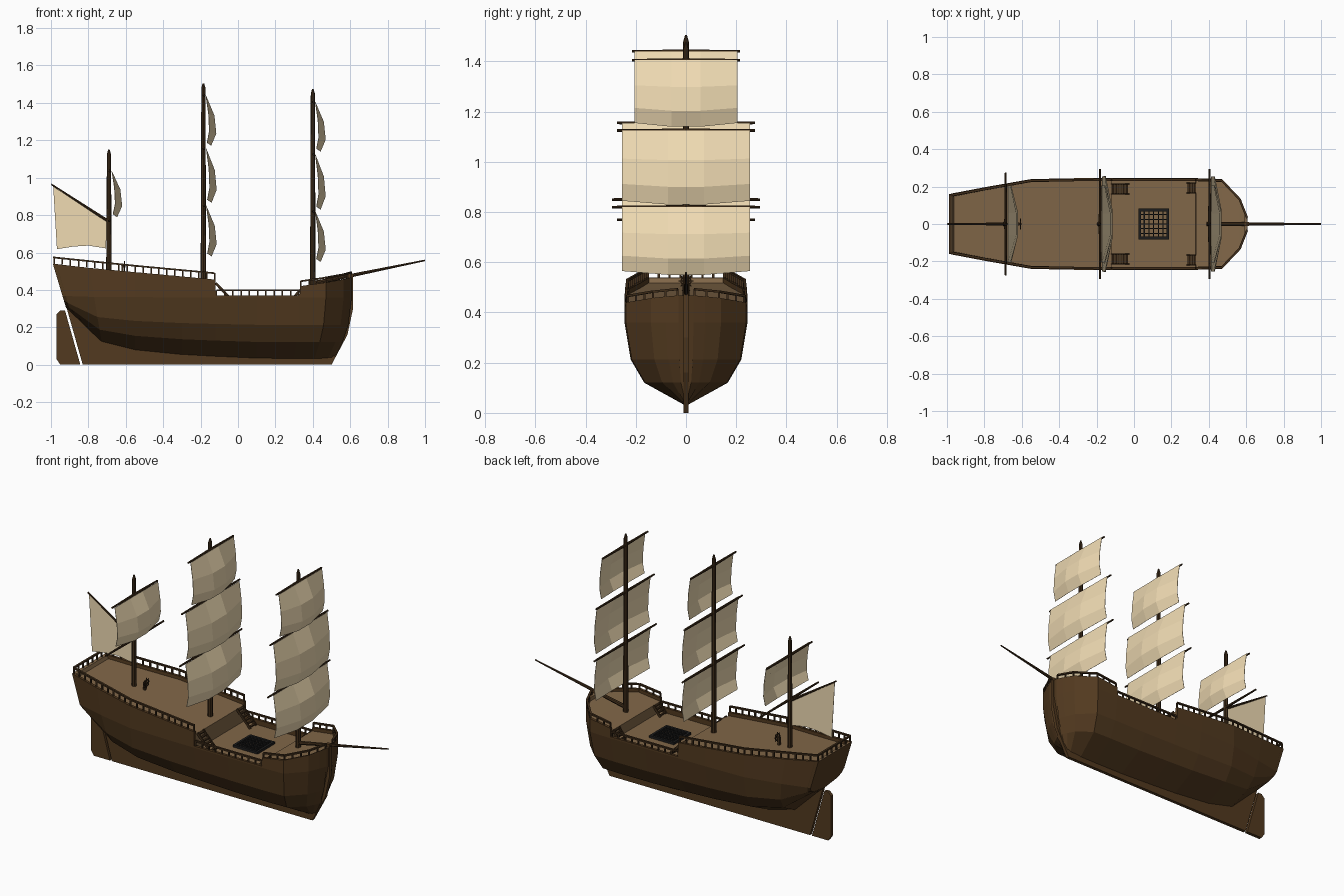
import bpy, bmesh, math
from mathutils import Vector, Matrix

if "Cube" in bpy.data.objects:
    bpy.data.objects.remove(bpy.data.objects["Cube"])

def material(name, rgb):
    m = bpy.data.materials.new(name)
    m.diffuse_color = (*rgb, 1)
    m.use_nodes = True
    m.node_tree.nodes["Principled BSDF"].inputs["Base Color"].default_value = m.diffuse_color
    return m

WOOD = material("hull_wood", (0.085, 0.042, 0.014))
DECK = material("deck_wood", (0.22, 0.135, 0.065))
SPAR = material("spar_wood", (0.05, 0.026, 0.01))
IRON = material("grate_black", (0.012, 0.012, 0.012))
CLOTH = material("sail_cloth", (0.87, 0.71, 0.45))

def finish(name, bm, *mats):
    bmesh.ops.recalc_face_normals(bm, faces=bm.faces)
    me = bpy.data.meshes.new(name)
    bm.to_mesh(me)
    bm.free()
    for m in mats:
        me.materials.append(m)
    ob = bpy.data.objects.new(name, me)
    bpy.context.collection.objects.link(ob)
    return ob

def frame(p, q):
    d = q - p
    return Matrix.Translation((p + q) / 2) @ d.to_track_quat('Z', 'Y').to_matrix().to_4x4(), d.length

def rod(bm, p, q, r1, r2, n=8):
    m, l = frame(Vector(p), Vector(q))
    bmesh.ops.create_cone(bm, cap_ends=True, segments=n, radius1=r1, radius2=r2, depth=l, matrix=m)

def bar(bm, p, q, w, h):
    m, l = frame(Vector(p), Vector(q))
    bmesh.ops.create_cube(bm, size=1, matrix=m @ Matrix.Diagonal((w, h, l, 1)))

def box(bm, c, s):
    bmesh.ops.create_cube(bm, size=1, matrix=Matrix.Translation(c) @ Matrix.Diagonal((*s, 1)))

def plate(name, pts, t, mat):
    bm = bmesh.new()
    f = bm.faces.new([bm.verts.new((x, -t, z)) for x, z in pts])
    r = bmesh.ops.extrude_face_region(bm, geom=[f])
    bmesh.ops.translate(bm, verts=[v for v in r["geom"] if isinstance(v, bmesh.types.BMVert)], vec=(0, 2 * t, 0))
    return finish(name, bm, mat)

def lerp(table, x):
    for (a, u), (b, v) in zip(table, table[1:]):
        if x <= b:
            return u + (v - u) * max(0, x - a) / (b - a)
    return table[-1][1]

# Hull stations: x, half width, sheer height, bottom height, deck depth below sheer
ST = [(-.99, .16, .54, .305, 0), (-.972, .163, .538, .285, 0), (-.97, .164, .538, .283, .02),
      (-.8, .197, .518, .12, .02), (-.55, .24, .495, .075, .02), (-.3, .245, .472, .05, .02),
      (-.12, .245, .455, .04, .02), (-.119, .245, .37, .04, .03), (.1, .245, .37, .03, .03),
      (.33, .245, .37, .028, .03), (.331, .245, .42, .028, .02), (.47, .24, .44, .028, .02),
      (.565, .14, .457, .03, .02), (.59, .08, .464, .03, .02), (.592, .075, .464, .03, 0),
      (.608, .03, .468, .03, 0)]
STEM = [(0, .5), (.16, .58), (.3, .61)]

def rake(x, z):
    if x > .2:
        return .2 + (x - .2) * (lerp(STEM, z) - .2) / .41
    if x < -.55:
        return -.55 + (x + .55) * (.44 - (.54 - z) * .3) / .44
    return x

# Hull with bulwark rim, stepped decks and bulkheads in one loft
bm = bmesh.new()
rings = []
for x, w, zt, zb, d in ST:
    half = [(0, zb)] + [(w * k, zb + (.37 - zb) * f) for k, f in ((.68, .27), (.9, .54), (1, .97))]
    wi = max(w - .016, .008)
    half += [(w, zt), (wi, zt), (wi, zt - d)]
    ring = half + [(-y, z) for y, z in reversed(half[1:])]
    rings.append([bm.verts.new((rake(x, min(z, .54)), y, z)) for y, z in ring])
for a, b in zip(rings, rings[1:]):
    n = len(a)
    for i in range(n):
        f = bm.faces.new((a[i], a[(i + 1) % n], b[(i + 1) % n], b[i]))
        f.material_index = 1 if i == 6 else 0
for r in (rings[0], rings[-1]):
    bm.faces.new(r)
bmesh.ops.remove_doubles(bm, verts=bm.verts, dist=1e-5)
finish("hull", bm, WOOD, DECK)

# Keel with stem post, and rudder
plate("keel_and_stem", [(-.915, .3), (-.83, 0), (.5, 0), (.585, .16), (.615, .3), (.615, .485), (.59, .485),
      (.59, .3), (.54, .15), (.47, .04), (-.1, .06), (-.5, .1), (-.75, .24)], .01, WOOD)
plate("rudder", [(-.97, .27), (-.95, .29), (-.925, .29), (-.843, 0), (-.95, 0), (-.97, .03)], .01, WOOD)

# Railings along the sheer
WIDTH = [(s[0], s[1]) for s in ST]
SHEER = [(s[0], s[2]) for s in ST]

def railing(name, pts, h):
    bm = bmesh.new()
    for p, q in zip(pts, pts[1:]):
        up = Vector((0, 0, h))
        bar(bm, p + up, q + up, .012, .009)
        n = max(1, round((q - p).length / .043))
        for i in range(n + 1):
            c = p.lerp(q, i / n)
            bar(bm, c, c + up, .008, .008)
    finish(name, bm, SPAR)

def side(xs, s):
    return [Vector((x, s * (lerp(WIDTH, x) - .008), lerp(SHEER, x))) for x in xs]

for s, tag in ((-1, "right"), (1, "left")):
    railing("quarterdeck_rail_" + tag, side((-.982, -.55, -.125), s), .034)
    railing("waist_rail_" + tag, side((-.115, .325), s), .028)
    railing("forecastle_rail_" + tag, side((.335, .47, .565, .604), s), .026)
railing("stern_rail", [Vector((-.982, y, .54)) for y in (-.152, .152)], .034)

# Stairs from the waist to the upper decks
def stairs(name, x0, x1, y, z0, z1, n):
    bm = bmesh.new()
    for i in range(n):
        t = (i + .5) / n
        box(bm, (x0 + (x1 - x0) * t, y, z0 + (z1 - z0) * t), (abs(x1 - x0) / n * .8, .05, .007))
    for s in (-.027, .027):
        bar(bm, (x0, y + s, z0), (x1, y + s, z1), .006, .014)
    finish(name, bm, SPAR)

for s, tag in ((-1, "right"), (1, "left")):
    stairs("quarterdeck_stairs_" + tag, -.12, -.03, s * .187, .437, .342, 6)
    stairs("forecastle_stairs_" + tag, .332, .285, s * .192, .4, .342, 4)

# Cargo hatch grate
bm = bmesh.new()
for s in (-1, 1):
    box(bm, (.105 + s * .075, 0, .346), (.014, .164, .016))
    box(bm, (.105, s * .075, .346), (.164, .014, .016))
for i in range(-2, 3):
    box(bm, (.105 + i * .025, 0, .345), (.006, .15, .01))
    box(bm, (.105, i * .025, .345), (.15, .006, .01))
finish("hatch_grate", bm, IRON)

# Steering wheel on a pedestal
bm = bmesh.new()
hub = Vector((-.607, 0, .525))
box(bm, (-.618, 0, .502), (.012, .014, .055))
rod(bm, hub - Vector((.014, 0, 0)), hub + Vector((.005, 0, 0)), .006, .006)
spoke = [Vector((0, math.cos(i * math.pi / 4), math.sin(i * math.pi / 4))) for i in range(8)]
for i in range(8):
    rod(bm, hub, hub + spoke[i] * .03, .002, .002, 4)
    bar(bm, hub + spoke[i] * .021, hub + spoke[(i + 1) % 8] * .021, .005, .005)
finish("steering_wheel", bm, SPAR)

# Square sails: 3 columns by 3 rows, bellied forward
def sail(name, x, w, z0, z1):
    bm = bmesh.new()
    grid = []
    for f, belly, edge in ((0, .008, .008), (.4, .053, .022), (.76, .063, .026), (1, .036, .014)):
        z = z0 + (z1 - z0) * f
        grid.append([bm.verts.new((x + (edge if abs(k) == 1 else belly), k * w, z + (.015 * f if abs(k) == 1 else 0)))
                     for k in (-1, -.28, .28, 1)])
    for a, b in zip(grid, grid[1:]):
        for i in range(3):
            bm.faces.new((a[i], a[i + 1], b[i + 1], b[i]))
    ob = finish(name, bm, CLOTH)
    ob.modifiers.new("cloth", "SOLIDIFY").thickness = .002

def yard(name, x, z, l):
    bm = bmesh.new()
    for s in (-1, 1):
        rod(bm, (x, 0, z), (x, s * l, z), .008, .005)
    finish(name, bm, SPAR)

# Masts: name, x, foot, top, [(yard height, yard half length, sail half width, sail bottom)]
MASTS = [("fore", .4, .4, 1.475, [(1.405, .215, .205, 1.14), (1.125, .275, .255, .83), (.82, .295, .255, .55)]),
         ("main", -.185, .43, 1.505, [(1.44, .215, .205, 1.172), (1.155, .275, .255, .867), (.85, .295, .255, .58)]),
         ("mizzen", -.69, .48, 1.15, [(1.035, .215, .205, .79), (.77, .275, 0, 0)])]
for name, x, z0, z1, yards in MASTS:
    bm = bmesh.new()
    rod(bm, (x, 0, z0), (x, 0, z1 - .025), .015, .011)
    rod(bm, (x, 0, z1 - .025), (x, 0, z1), .011, .004)
    finish(name + "_mast", bm, SPAR)
    for i, (z, l, w, zb) in enumerate(yards):
        yard(f"{name}_yard_{i + 1}", x + .004, z, l)
        if w:
            sail(f"{name}_sail_{i + 1}", x + .006, w, z, zb)

# Spanker sail with its gaff, and the bowsprit
plate("spanker_sail", [(-.988, .953), (-.703, .768), (-.705, .622), (-.8, .637), (-.88, .632), (-.968, .618)], .001, CLOTH)
bm = bmesh.new()
rod(bm, (-.69, 0, .765), (-.998, 0, .965), .008, .004)
finish("spanker_gaff", bm, SPAR)
bm = bmesh.new()
rod(bm, (.41, 0, .437), (1, 0, .558), .012, .004)
finish("bowsprit", bm, SPAR)
